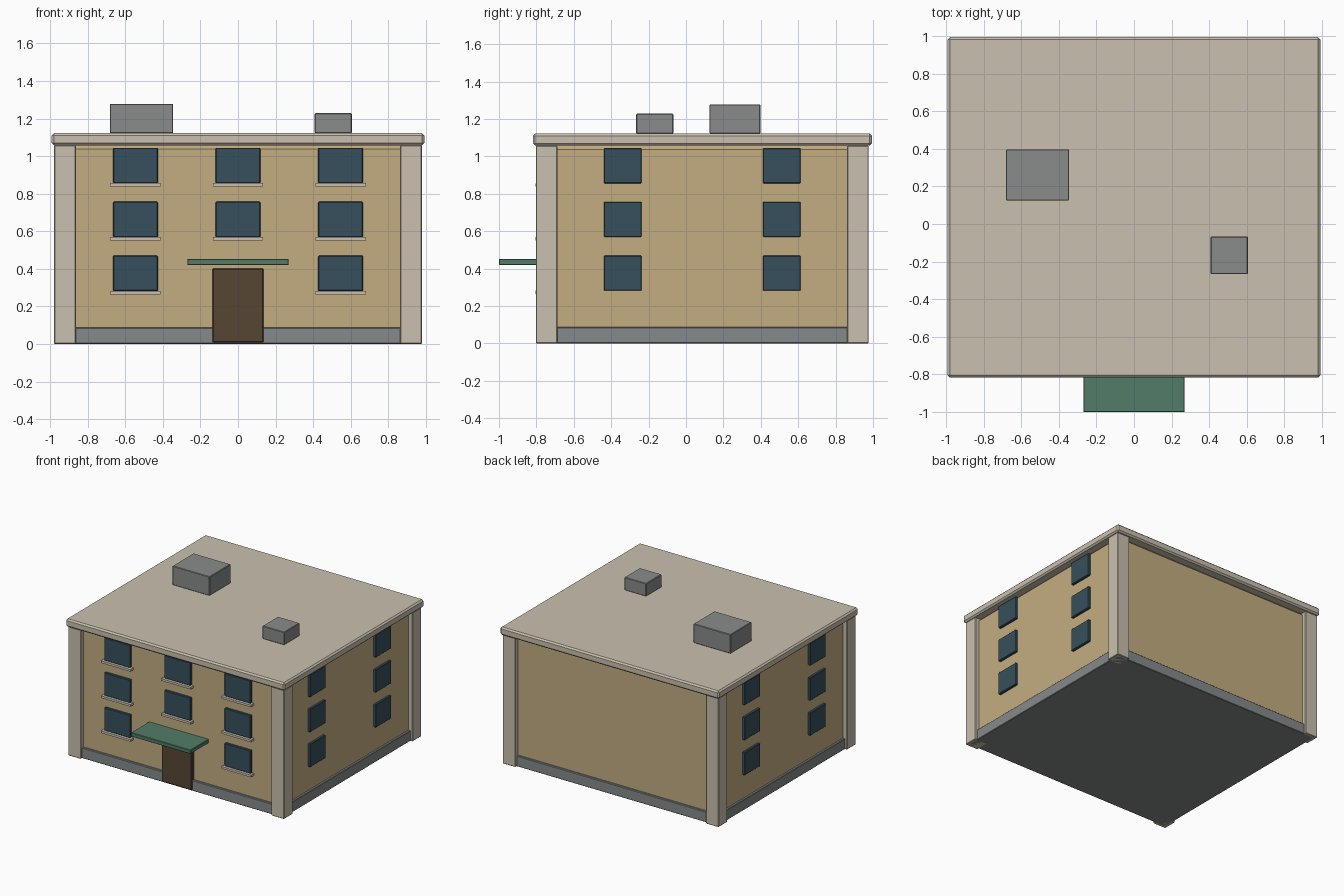
import bpy

default = bpy.data.objects.get("Cube")
if default:
    bpy.data.objects.remove(default, do_unlink=True)


def material(name, rgb):
    mat = bpy.data.materials.new(name)
    mat.use_nodes = True
    color = (*rgb, 1.0)
    mat.diffuse_color = color
    mat.node_tree.nodes["Principled BSDF"].inputs["Base Color"].default_value = color
    return mat


wall_mat = material("ochre plaster", (0.55, 0.42, 0.22))
trim_mat = material("pale stone", (0.59, 0.53, 0.43))
glass_mat = material("blue glass", (0.037, 0.08, 0.107))
door_mat = material("brown wood", (0.093, 0.061, 0.034))
canopy_mat = material("green canopy", (0.084, 0.202, 0.138))
metal_mat = material("grey metal", (0.246, 0.262, 0.254))
plinth_mat = material("grey stone", (0.235, 0.255, 0.255))


def box(name, x, y, z, mat, bevel=0.0):
    """Box from (min, max) ranges on each axis, with an optional edge bevel."""
    ranges = (x, y, z)
    bpy.ops.mesh.primitive_cube_add(size=1, location=[(a + b) / 2 for a, b in ranges])
    obj = bpy.context.object
    obj.name = name
    obj.scale = [b - a for a, b in ranges]
    bpy.ops.object.transform_apply(location=False, rotation=False, scale=True)
    obj.data.materials.append(mat)
    if bevel:
        mod = obj.modifiers.new("Bevel", 'BEVEL')
        mod.width = bevel
        mod.segments = 1
    return obj


def around(center, size):
    return (center - size / 2, center + size / 2)


MID_Y = 0.087                  # centre of the building in depth
WALL_X, HALF_Y = 0.942, 0.853  # half sizes of the wall block
FRONT = MID_Y - HALF_Y
EAVES, ROOF = 1.057, 1.122

# Wall block, plinth and roof slab
box("walls", (-WALL_X, WALL_X), (FRONT, MID_Y + HALF_Y), (0.01, EAVES), wall_mat, 0.02)
box("plinth", around(0, 2 * WALL_X + 0.036), around(MID_Y, 2 * HALF_Y + 0.036),
    (0, 0.087), plinth_mat, 0.004)
box("roof_slab", (-0.992, 0.992), (-0.818, 0.994), (EAVES, ROOF), trim_mat, 0.012)

# Corner pillars
for side_x, side in ((-1, "right"), (1, "left")):
    for side_y, end in ((-1, "front"), (1, "back")):
        box(f"pillar_{end}_{side}", around(side_x * 0.921, 0.115),
            around(MID_Y + side_y * 0.832, 0.115), (0, EAVES), trim_mat, 0.004)

# Windows on each floor, with sills along the front
for floor in range(3):
    base = 0.282 + floor * 0.287
    height = (base, base + 0.188)
    for col in (-1, 0, 1):
        if floor == 0 and col == 0:
            continue           # the door stands here
        x = col * 0.546
        box(f"front_window_{floor}_{col}", around(x, 0.238),
            (FRONT - 0.02, FRONT + 0.02), height, glass_mat, 0.004)
        box(f"front_sill_{floor}_{col}", around(x, 0.268),
            (FRONT - 0.038, FRONT + 0.02), (base - 0.018, base), trim_mat)
    for side in (-1, 1):
        for y in (-0.338, 0.512):
            box(f"side_window_{floor}_{side}", around(side * WALL_X, 0.04),
                around(y, 0.202), height, glass_mat, 0.004)

# Entrance
box("door", around(0, 0.272), (FRONT - 0.03, FRONT + 0.02), (0.008, 0.402), door_mat, 0.005)
box("door_canopy", around(0, 0.54), (-1, FRONT + 0.01), (0.42, 0.452), canopy_mat, 0.003)

# Rooftop units
box("large_roof_unit", (-0.682, -0.345), (0.125, 0.397), (ROOF, 1.278), metal_mat, 0.004)
box("small_roof_unit", (0.408, 0.606), (-0.267, -0.067), (ROOF, 1.228), metal_mat, 0.004)
